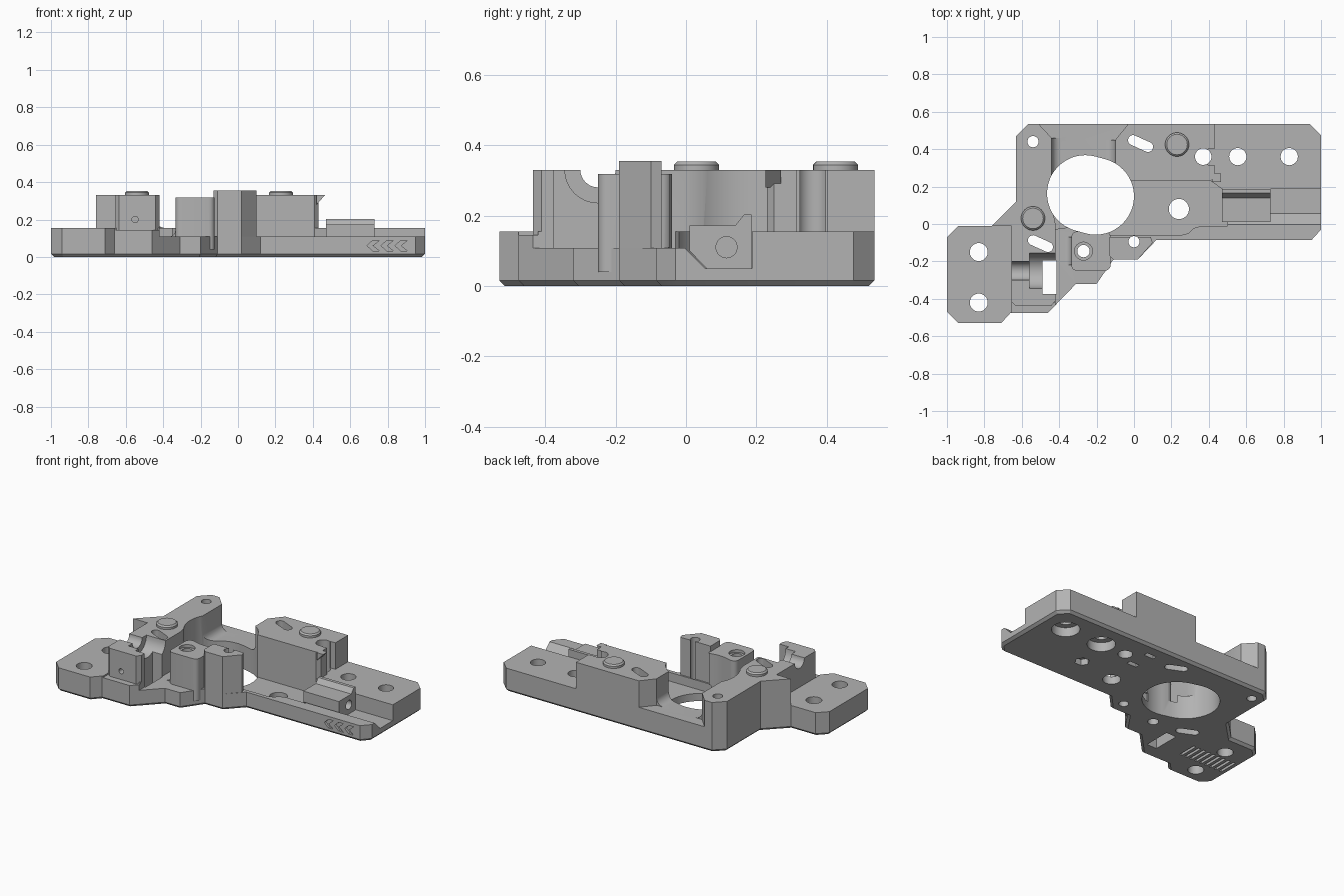
import bpy, bmesh, math
from mathutils import Vector, Matrix

if "Cube" in bpy.data.objects:
    bpy.data.objects.remove(bpy.data.objects["Cube"])

grey = bpy.data.materials.new("plain grey")
grey.use_nodes = True
grey.diffuse_color = (0.45, 0.45, 0.45, 1)
grey.node_tree.nodes["Principled BSDF"].inputs["Base Color"].default_value = grey.diffuse_color

AXES = {  # maps (u, v, depth) to world axes
    "z": Matrix(((1, 0, 0), (0, 1, 0), (0, 0, 1))),
    "x": Matrix(((0, 0, 1), (1, 0, 0), (0, 1, 0))),
    "y": Matrix(((1, 0, 0), (0, 0, 1), (0, 1, 0))),
}


def prism(name, pts, lo, hi, axis="z", chamfer_low=0, chamfer_high=0):
    """Extrude a closed outline along an axis, with optional end chamfers."""
    bm = bmesh.new()
    rings = [[bm.verts.new(AXES[axis] @ Vector((u, v, d))) for u, v in pts] for d in (lo, hi)]
    caps = [bm.faces.new(r) for r in rings]
    n = len(pts)
    for i in range(n):
        j = (i + 1) % n
        bm.faces.new((rings[0][i], rings[0][j], rings[1][j], rings[1][i]))
    bmesh.ops.recalc_face_normals(bm, faces=bm.faces)
    for cap, size in zip(caps, (chamfer_low, chamfer_high)):
        if size:
            bmesh.ops.bevel(bm, geom=list(cap.edges), offset=size, segments=1,
                            profile=0.5, affect='EDGES')
    mesh = bpy.data.meshes.new(name)
    bm.to_mesh(mesh)
    bm.free()
    mesh.materials.append(grey)
    obj = bpy.data.objects.new(name, mesh)
    bpy.context.collection.objects.link(obj)
    return obj


def circle(u, v, r, n=32):
    return [(u + r * math.cos(2 * math.pi * i / n), v + r * math.sin(2 * math.pi * i / n))
            for i in range(n)]


def rect(u0, v0, u1, v1):
    return [(u0, v0), (u1, v0), (u1, v1), (u0, v1)]


def stadium(a, b, r, n=16):
    """Outline of two equal circles joined by tangents."""
    a, b = Vector(a), Vector(b)
    t = math.atan2(b.y - a.y, b.x - a.x)
    pts = []
    for c, start in ((b, t - math.pi / 2), (a, t + math.pi / 2)):
        for i in range(n + 1):
            ang = start + math.pi * i / n
            pts.append((c.x + r * math.cos(ang), c.y + r * math.sin(ang)))
    return pts


def rounded(pts, r, n=5):
    """Round every corner of an outline with a quadratic curve."""
    out = []
    for i, p in enumerate(pts):
        p, a, b = Vector(p), Vector(pts[i - 1]), Vector(pts[(i + 1) % len(pts)])
        a, b = p + (a - p).normalized() * r, p + (b - p).normalized() * r
        for k in range(n + 1):
            t = k / n
            out.append(tuple(a * (1 - t) ** 2 + p * 2 * t * (1 - t) + b * t * t))
    return out


def corner_fill(u, v, r, side):
    """Concave fillet profile against a wall at u, on a floor at v."""
    arc = [(u + side * r * (1 - math.cos(a)), v + r * (1 - math.sin(a)))
           for a in (math.pi / 2 * i / 8 for i in range(9))]
    return arc + [(u + side * r, v - 0.01), (u - side * 0.02, v - 0.01), (u - side * 0.02, v + r)]


def combine(target, tool, op):
    mod = target.modifiers.new(op, 'BOOLEAN')
    mod.operation, mod.object, mod.solver = op, tool, 'EXACT'
    bpy.context.view_layer.objects.active = target
    bpy.ops.object.modifier_apply(modifier=mod.name)
    bpy.data.objects.remove(tool)


def cut(pts, lo, hi, axis="z"):
    combine(body, prism("cutter", pts, lo, hi, axis), 'DIFFERENCE')


def add(pts, lo, hi, axis="z"):
    combine(body, prism("addition", pts, lo, hi, axis), 'UNION')


# base plate
outline = [(-0.63, 0.47), (-0.565, 0.535), (0.94, 0.535), (1, 0.475), (1, -0.03), (0.95, -0.085),
           (0.12, -0.085), (0.02, -0.19), (-0.11, -0.19), (-0.2, -0.32), (-0.31, -0.32),
           (-0.46, -0.475), (-0.66, -0.475), (-0.71, -0.53), (-0.94, -0.53), (-1, -0.47),
           (-1, -0.07), (-0.94, -0.01), (-0.76, -0.01), (-0.63, 0.12)]
body = prism("main_body", outline, 0, 0.155, chamfer_low=0.016)

# lowered front ledge and the step before the left column
cut([(1.05, 0.188), (0.47, 0.188), (0.41, 0.23), (-0.15, 0.23), (-0.2, 0), (-0.42, -0.03),
     (-0.42, -0.6), (1.05, -0.6)], 0.108, 0.3)
cut(rect(-0.655, -0.6, -0.4, -0.42), 0.145, 0.3)

# tall blocks
add([(-0.63, 0.47), (-0.565, 0.535), (-0.51, 0.535), (-0.44, 0.46), (-0.44, 0.1), (-0.42, 0),
     (-0.42, -0.41), (-0.44, -0.435), (-0.635, -0.435), (-0.655, -0.415), (-0.655, -0.01),
     (-0.76, -0.01), (-0.63, 0.12)], 0.04, 0.33)
add([(-0.03, 0.535), (0.43, 0.535), (0.43, 0.25), (0.41, 0.23), (-0.1, 0.23), (-0.1, 0.45)],
    0.04, 0.33)
add(rounded(rect(-0.335, -0.25, -0.125, -0.04), 0.035), 0.04, 0.318)
add([(-0.13, -0.07), (0.09, -0.07), (0.1, -0.1), (0.02, -0.19), (-0.11, -0.19), (-0.13, -0.17)],
    0.04, 0.355)

# fillets at the foot of the blocks
add(corner_fill(-0.44, 0.155, 0.05, 1), 0.2, 0.46, "y")
add(corner_fill(-0.1, 0.155, 0.05, -1), 0.25, 0.45, "y")
add(corner_fill(-0.335, 0.108, 0.035, -1), -0.22, -0.07, "y")

# catch on the rear block
add([(0.42, 0.28), (0.465, 0.33), (0.42, 0.33)], 0.225, 0.27, "y")

# cable channel
cut([(-0.15, 0.23), (0.41, 0.23), (0.47, 0.188), (0.5, 0.188), (0.5, -0.01), (0.36, -0.01),
     (0.32, -0.022), (0.29, -0.05), (0.25, -0.06), (-0.15, -0.06)], 0.05, 0.109)
cut([(-0.005, 0.11), (0.055, 0.05), (0.188, 0.05), (0.188, 0.2), (-0.005, 0.2)], 0.47, 1.05, "x")

# large oval opening
cut(stadium((-0.26, 0.163), (-0.205, 0.148), 0.205, 24), -0.1, 0.5)

# bearing seat and strap slot in the left column
cut(circle(-0.25, 0.33, 0.05), -0.7, -0.5, "x")
cut(circle(-0.25, 0.33, 0.094), -0.56, -0.4, "x")
cut(rect(-0.488, -0.375, -0.415, -0.195), -0.1, 0.5)
cut(circle(-0.55, 0.2, 0.017, 16), -0.5, -0.36, "y")

# through holes
for x, y, r in ((-0.83, -0.15, 0.048), (-0.83, -0.42, 0.048), (0.37, 0.36, 0.044),
                (0.555, 0.36, 0.046), (0.83, 0.36, 0.046), (0.24, 0.08, 0.054),
                (-0.27, -0.145, 0.033), (0, -0.095, 0.03), (-0.54, 0.44, 0.03)):
    cut(circle(x, y, r), -0.1, 0.5)
cut(rect(0.395, 0.315, 0.45, 0.402), 0.155, 0.5)
cut(circle(-0.27, -0.145, 0.048), 0.3, 0.4)

# slanted slots
for x, y in ((0.035, 0.43), (-0.5, -0.105)):
    cut(stadium((x - 0.04, y + 0.018), (x + 0.04, y - 0.018), 0.027), -0.1, 0.5)

# underside recesses
for x in (0.555, 0.83):
    cut(circle(x, 0.36, 0.085), -0.1, 0.06)
for x, y in ((0.26, 0.3), (0.245, 0.44)):
    cut(rect(x - 0.035, y - 0.015, x + 0.035, y + 0.015), -0.1, 0.03)
cut(circle(0.51, 0.13, 0.045, 6), -0.1, 0.04)
for i in range(9):
    x = -0.96 + i * 0.038
    cut(rect(x, -0.34, x + 0.018, -0.21), -0.1, 0.02)

# engraved arrows on the front edge
for i in range(3):
    x = 0.69 + i * 0.075
    cut([(x, 0.06), (x + 0.03, 0.088), (x + 0.065, 0.088), (x + 0.03, 0.06),
         (x + 0.065, 0.032), (x + 0.03, 0.032)], -0.15, -0.07, "y")

# clamp rail in the channel
rail = prism("clamp_rail", [(0.01, 0.1), (0.058, 0.05), (0.186, 0.05), (0.186, 0.203),
                            (0.165, 0.203), (0.14, 0.172), (0.01, 0.172)], 0.47, 0.73, "x")
combine(rail, prism("cutter", circle(0.115, 0.11, 0.03), 0.6, 0.8, "x"), 'DIFFERENCE')

# round bosses
bosses = [prism(name, circle(x, y, 0.064, 40), 0.32, 0.353, chamfer_high=0.009)
          for name, x, y in (("left_boss", -0.54, 0.03), ("rear_boss", 0.23, 0.425))]

for obj in [body, rail] + bosses:
    bpy.ops.object.select_all(action='DESELECT')
    obj.select_set(True)
    bpy.context.view_layer.objects.active = obj
    bpy.ops.object.shade_smooth_by_angle(angle=math.radians(30))
